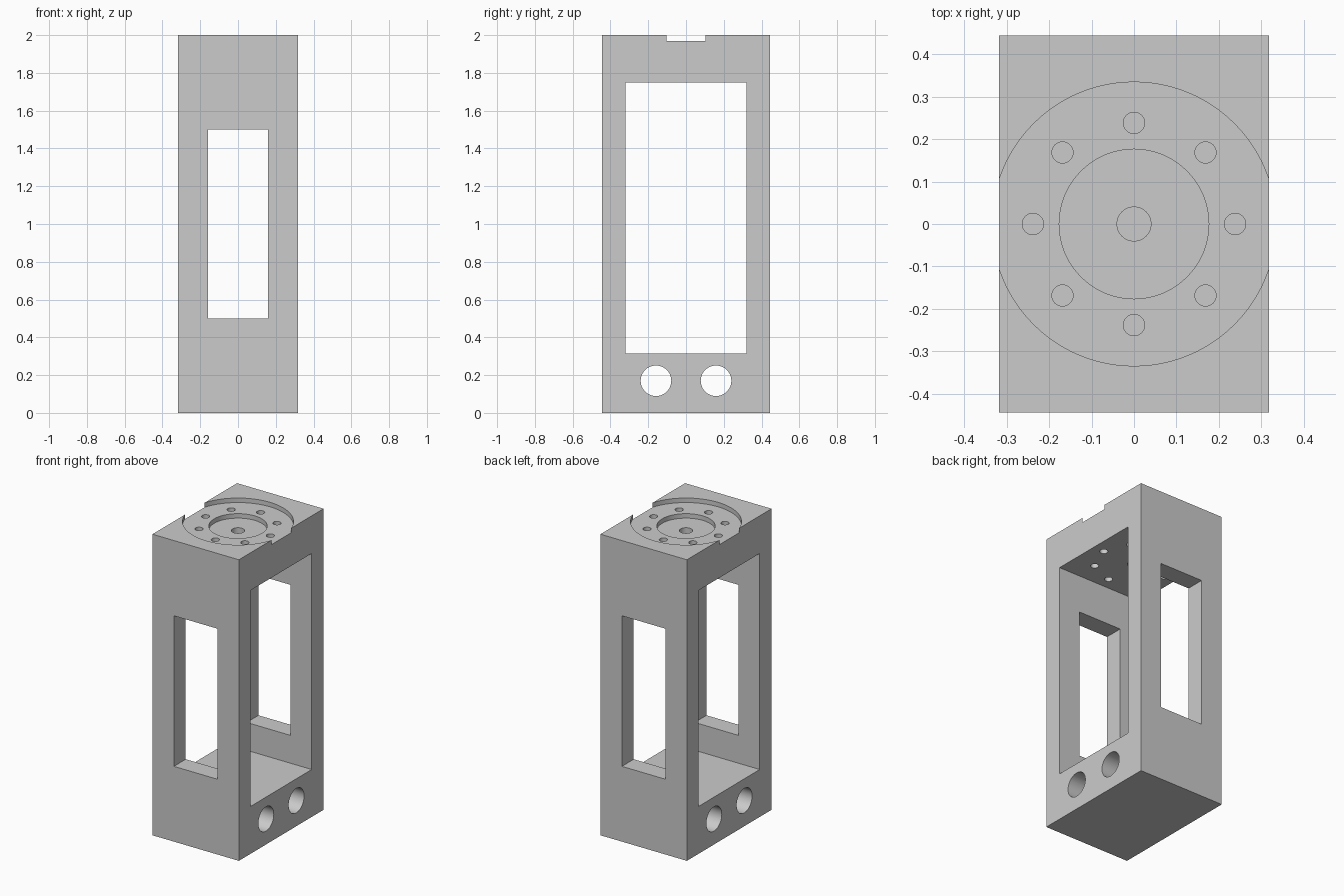
import bpy
from math import sin, cos, pi, radians

default = bpy.data.objects.get("Cube")
if default:
    bpy.data.objects.remove(default, do_unlink=True)

WIDTH, DEPTH, HEIGHT = 0.635, 0.888, 2.0

grey = bpy.data.materials.new("plain_grey")
grey.use_nodes = True
colour = (0.6, 0.6, 0.6, 1)
grey.diffuse_color = colour
grey.node_tree.nodes["Principled BSDF"].inputs["Base Color"].default_value = colour


def box(name, size, z_low):
    bpy.ops.mesh.primitive_cube_add(size=1, location=(0, 0, z_low + size[2] / 2))
    obj = bpy.context.object
    obj.name = name
    obj.scale = size
    bpy.ops.object.transform_apply(location=True, rotation=True, scale=True)
    return obj


def cylinder(name, radius, length, location, rotation=(0, 0, 0), sides=48):
    bpy.ops.mesh.primitive_cylinder_add(vertices=sides, radius=radius, depth=length,
                                        location=location, rotation=rotation)
    obj = bpy.context.object
    obj.name = name
    bpy.ops.object.transform_apply(location=True, rotation=True, scale=True)
    return obj


def cut(target, cutter):
    cutter.hide_render = True
    mod = target.modifiers.new("cut", "BOOLEAN")
    mod.operation = "DIFFERENCE"
    mod.solver = "EXACT"
    mod.object = cutter
    bpy.ops.object.select_all(action="DESELECT")
    target.select_set(True)
    bpy.context.view_layer.objects.active = target
    bpy.ops.object.modifier_apply(modifier=mod.name)
    bpy.data.objects.remove(cutter, do_unlink=True)


def top_pocket(name, radius, floor, x=0, y=0, sides=48):
    top = HEIGHT + 0.1
    return cylinder(name, radius, top - floor, (x, y, (top + floor) / 2), sides=sides)


# Frame block
frame = box("frame", (WIDTH, DEPTH, HEIGHT), 0)
frame.data.materials.append(grey)

# Large side opening and narrower front-to-back opening
cut(frame, box("side_opening", (1, 0.64, 1.435), 0.315))
cut(frame, box("front_opening", (0.32, 2, 1.0), 0.5))

# Pair of cross holes through the base
for y in (-0.159, 0.159):
    cut(frame, cylinder("base_hole", 0.081, 1, (0, y, 0.17), (0, pi / 2, 0)))

# Stepped round seat in the top
cut(frame, top_pocket("outer_seat", 0.334, 1.97, sides=96))
cut(frame, top_pocket("inner_seat", 0.176, 1.94, sides=64))
cut(frame, top_pocket("centre_hole", 0.04, 1.7))

# Ring of bolt holes
for i in range(8):
    a = i * pi / 4
    cut(frame, top_pocket("bolt_hole", 0.025, 1.7, 0.238 * cos(a), 0.238 * sin(a), 32))

frame.select_set(True)
bpy.context.view_layer.objects.active = frame
bpy.ops.object.shade_smooth_by_angle(angle=radians(30))
